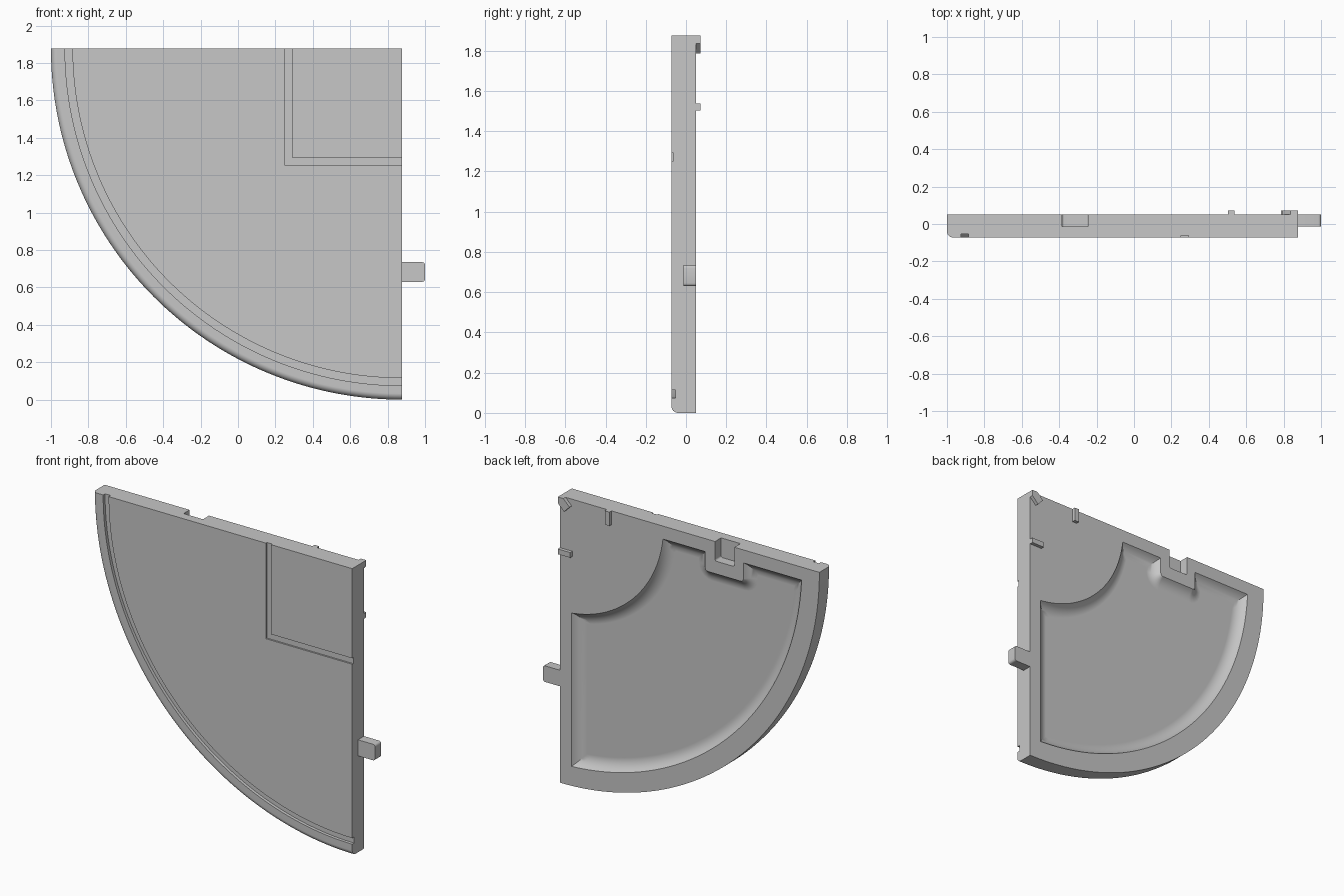
import bpy, bmesh
from math import sin, cos, asin, acos, pi

if "Cube" in bpy.data.objects:
    bpy.data.objects.remove(bpy.data.objects["Cube"])

# Corner of the quarter disc, and its main sizes
CX, CZ, R = 0.877, 1.877, 1.877
FRONT, BACK, LUG_BACK = -0.0725, 0.05, 0.0725

grey = bpy.data.materials.new("plain_grey")
grey.use_nodes = True
grey.diffuse_color = (0.57, 0.57, 0.57, 1)
grey.node_tree.nodes["Principled BSDF"].inputs["Base Color"].default_value = grey.diffuse_color


def place(u, v, y):
    """u runs from the straight side inwards, v from the top edge down."""
    return (CX - u, y, CZ - v)


def loft(name, rings):
    """Skin a list of equal-length closed rings and cap both ends."""
    bm = bmesh.new()
    rows = [[bm.verts.new(p) for p in ring] for ring in rings]
    n = len(rows[0])
    for a, b in zip(rows, rows[1:]):
        for i in range(n):
            j = (i + 1) % n
            bm.faces.new((a[i], a[j], b[j], b[i]))
    bm.faces.new(rows[0])
    bm.faces.new(rows[-1][::-1])
    bmesh.ops.remove_doubles(bm, verts=bm.verts, dist=1e-5)
    bmesh.ops.recalc_face_normals(bm, faces=bm.faces)
    mesh = bpy.data.meshes.new(name)
    bm.to_mesh(mesh)
    bm.free()
    mesh.materials.append(grey)
    obj = bpy.data.objects.new(name, mesh)
    bpy.context.collection.objects.link(obj)
    return obj


def prism(name, outline, y0, y1):
    return loft(name, [[place(u, v, y) for u, v in outline] for y in (y0, y1)])


def block(name, u0, u1, v0, v1):
    return prism(name, [(u0, v0), (u1, v0), (u1, v1), (u0, v1)], BACK - 0.01, LUG_BACK)


def smooth(obj):
    bpy.ops.object.select_all(action='DESELECT')
    bpy.context.view_layer.objects.active = obj
    obj.select_set(True)
    bpy.ops.object.shade_smooth_by_angle(angle=pi / 6)


def cut(obj, cutter):
    cutter.hide_render = True
    mod = obj.modifiers.new("cut", 'BOOLEAN')
    mod.operation, mod.solver, mod.object = 'DIFFERENCE', 'EXACT', cutter
    bpy.context.view_layer.objects.active = obj
    bpy.ops.object.modifier_apply(modifier=mod.name)
    bpy.data.objects.remove(cutter)


def arc(cu, cv, r, a0, a1, n):
    return [(cu + r * cos(a0 + (a1 - a0) * i / n),
             cv + r * sin(a0 + (a1 - a0) * i / n)) for i in range(n + 1)]


def tongue(start, end, c0, c1, r):
    """Strip from start to end with rounded corners at its end."""
    return ([(start, c0)] + arc(end - r, c0 + r, r, -pi / 2, 0, 4)
            + arc(end - r, c1 - r, r, 0, pi / 2, 4) + [(start, c1)])


# Quarter disc: revolved section with a rounded front rim and a ring groove
EDGE, G0, G1, GY = 0.033, 1.762, 1.802, FRONT + 0.02
section = [(0, BACK), (0, FRONT), (G0, FRONT), (G0, GY), (G1, GY), (G1, FRONT)]
section += arc(R - EDGE, FRONT + EDGE, EDGE, -pi / 2, 0, 6) + [(R, BACK)]
STEPS = 72
panel = loft("quarter_panel", [
    [place(r * cos(t), r * sin(t), y) for r, y in section]
    for t in (pi / 2 * i / STEPS for i in range(STEPS + 1))])


# Shallow hollow in the back, with a coved wall that runs around the socket housing
def hollow_outline(inset):
    edge, inner, outer = 0.085 + inset, 0.75 + inset, 1.75 - inset
    ti, to = asin(edge / inner), asin(edge / outer)
    c = 0.02
    pts = [(1.05 - inset, edge)]
    pts += arc(1.05 + c, 0.21 - c, c + inset, pi, pi / 2, 5)
    pts += arc(1.327 - c, 0.21 - c, c + inset, pi / 2, 0, 5)
    pts += [(1.327 + inset, edge)]
    pts += arc(0, 0, outer, to, pi / 2 - to, 60)
    pts += arc(0, 0, inner, pi / 2 - ti, ti, 32)
    return pts


DEPTH, COVE = 0.045, 0.09
lip = acos(1 - DEPTH / COVE)
levels = [(0, BACK + 0.05)]
levels += [(COVE * (sin(lip) - sin(a)), BACK - DEPTH + COVE * (1 - cos(a)))
           for a in (lip * (1 - i / 6) for i in range(7))]
cut(panel, loft("hollow_cutter", [
    [place(u, v, y) for u, v in hollow_outline(inset)] for inset, y in levels]))

# Socket in the top edge
cut(panel, prism("socket_cutter",
                 [(u, v) for v, u in tongue(-0.1, 0.127, 1.122, 1.262, 0.012)],
                 -0.0125, BACK + 0.1))

# L-shaped groove on the front
g0, g1 = 0.586, 0.625
cut(panel, prism("corner_groove_cutter",
                 [(-0.1, g0), (g0, g0), (g0, -0.1), (g1, -0.1), (g1, g1), (-0.1, g1)],
                 FRONT - 0.05, FRONT + 0.011))
smooth(panel)
weighted = panel.modifiers.new("even_normals", 'WEIGHTED_NORMAL')
weighted.keep_sharp = True

# Joining tab on the straight side
tab = prism("side_tab", [(-a, v) for a, v in tongue(-0.02, 0.123, 1.142, 1.247, 0.015)],
            -0.0125, BACK)
smooth(tab)

# Small locating lugs on the back: one at the corner, one along each straight edge
c0, c1 = 0.04, 0.085
prism("corner_lug", [(0, 0), (c0, 0), (c1, c1 - c0), (c1 - c0, c1), (0, c0)],
      BACK - 0.01, LUG_BACK)
block("top_lug", 0, 0.09, 0.34, 0.374).name = "side_lug"
block("top_lug", 0.34, 0.374, 0, 0.09)
